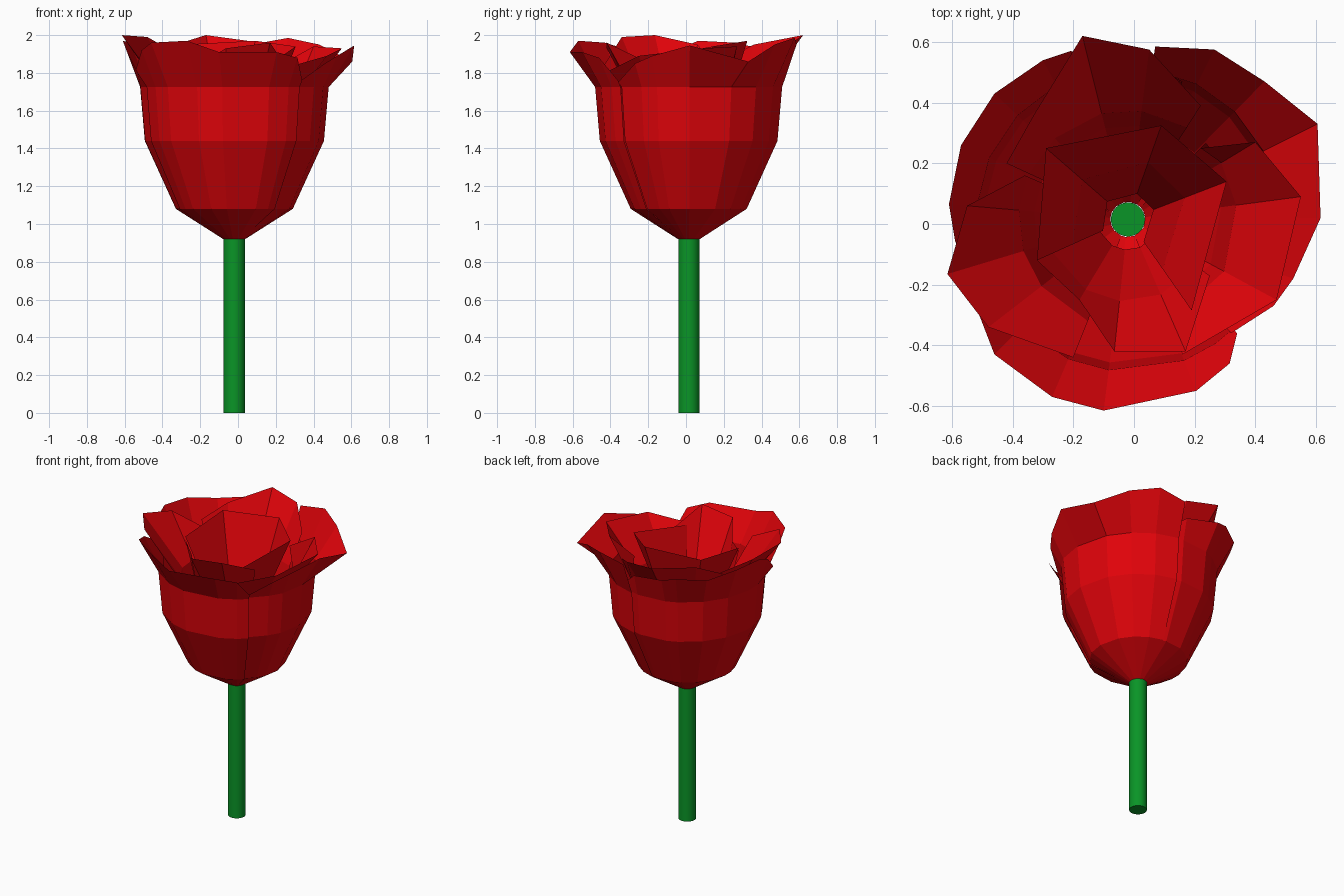
import bpy, bmesh
from mathutils import Vector

CENTRE = Vector((-0.02, 0.015))


def material(name, colour):
    m = bpy.data.materials.new(name)
    m.diffuse_color = (*colour, 1)
    return m


RED = material("petal_red", (0.75, 0.001, 0.003))
GREEN = material("stem_green", (0.003, 0.30, 0.02))


def petal(name, rim, rows, tuck=1.0):
    """Sheet of quads: rows of (radius, z) fanned out below a hand-placed rim.
    The first edge can be tucked inward so neighbouring petals overlap."""
    bm = bmesh.new()
    columns = []
    for i, (x, y, z) in enumerate(rim):
        d = (Vector((x, y)) - CENTRE).normalized()
        s = tuck + (1.0 - tuck) * min(1, i / 2)
        col = []
        for k, (r, h) in enumerate(rows):
            p = CENTRE + d * r * (s if k else 1)
            col.append(bm.verts.new((p.x, p.y, h)))
        col.append(bm.verts.new((x, y, z)))
        columns.append(col)
    for a, b in zip(columns, columns[1:]):
        for k in range(len(rows)):
            bm.faces.new((a[k], b[k], b[k + 1], a[k + 1]))
    me = bpy.data.meshes.new(name)
    bm.to_mesh(me)
    bm.free()
    me.materials.append(RED)
    ob = bpy.data.objects.new(name, me)
    bpy.context.collection.objects.link(ob)


# Outer petals: the bell-shaped cup
OUTER = [(0.058, 0.92), (0.31, 1.08), (0.475, 1.44), (0.50, 1.725)]
petal("outer_petal_front", [
    (-0.54, -0.13, 1.82), (-0.51, -0.30, 1.92), (-0.46, -0.43, 1.96),
    (-0.27, -0.57, 1.97), (-0.10, -0.615, 1.91), (0.205, -0.55, 1.91),
    (0.315, -0.46, 1.88), (0.34, -0.36, 1.76)], OUTER, 0.98)
petal("outer_petal_right", [
    (0.32, -0.36, 1.75), (0.46, -0.27, 1.85), (0.525, -0.18, 1.89),
    (0.615, 0.02, 1.945), (0.605, 0.33, 1.86), (0.43, 0.47, 1.95),
    (0.265, 0.575, 1.985), (0.07, 0.585, 1.95)], OUTER, 0.96)
petal("outer_petal_left", [
    (0.16, 0.47, 1.75), (0.02, 0.54, 1.87), (-0.21, 0.57, 1.91),
    (-0.30, 0.54, 1.93), (-0.46, 0.43, 1.92), (-0.57, 0.26, 1.96),
    (-0.61, 0.065, 1.97), (-0.59, -0.055, 1.92), (-0.53, -0.20, 1.80)],
    OUTER, 0.97)

# Middle petals: narrower, with flared corners
MIDDLE = [(0.058, 0.92), (0.20, 1.08), (0.31, 1.42), (0.36, 1.66)]
petal("middle_petal_right", [
    (0.16, -0.43, 1.80), (0.47, -0.25, 1.89), (0.55, 0.09, 1.93),
    (0.40, 0.27, 1.94), (0.22, 0.25, 1.84)], MIDDLE)
petal("middle_petal_left", [
    (-0.36, 0.16, 1.84), (-0.55, 0.06, 1.95), (-0.615, -0.165, 2.00),
    (-0.48, -0.34, 1.99), (-0.20, -0.44, 1.83)], MIDDLE)
petal("middle_petal_back", [
    (0.22, 0.39, 1.88), (0.05, 0.575, 1.97), (-0.17, 0.62, 2.00),
    (-0.33, 0.36, 1.95), (-0.42, 0.20, 1.87)], MIDDLE)

# Inner petals: the coarse tight bud, open at the bottom
petal("inner_petal_back", [
    (0.19, -0.285, 1.86), (0.305, 0.14, 1.94), (0.09, 0.325, 1.97),
    (-0.29, 0.25, 1.95), (-0.32, -0.12, 1.90)],
    [(0.09, 1.02), (0.20, 1.58)])
petal("inner_petal_front", [
    (-0.32, -0.12, 1.88), (-0.18, -0.25, 1.86), (-0.065, -0.42, 1.93),
    (0.17, -0.42, 1.96), (0.25, -0.17, 1.84)],
    [(0.10, 1.02), (0.27, 1.62)])

# Stem
bpy.ops.mesh.primitive_cylinder_add(vertices=32, radius=0.056, depth=0.925,
                                    location=(CENTRE.x, CENTRE.y, 0.4625))
stem = bpy.context.object
stem.name = "stem"
stem.data.materials.append(GREEN)
bpy.ops.object.shade_smooth_by_angle()
